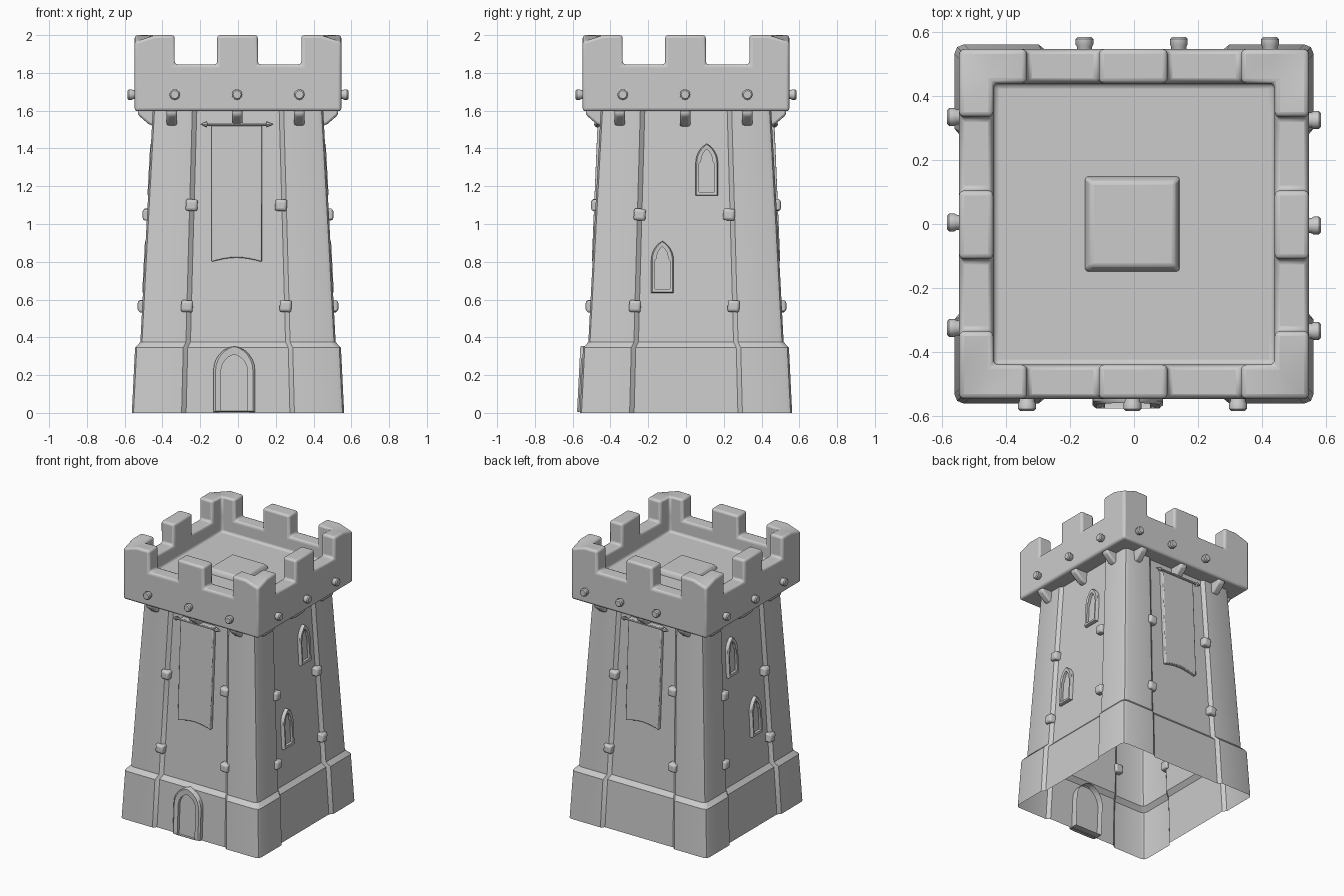
import bpy, bmesh, math
from mathutils import Matrix, Vector

if "Cube" in bpy.data.objects:
    bpy.data.objects.remove(bpy.data.objects["Cube"])

stone = bpy.data.materials.new("grey_stone")
stone.diffuse_color = (0.6, 0.6, 0.6, 1)
stone.use_nodes = True
stone.node_tree.nodes["Principled BSDF"].inputs["Base Color"].default_value = stone.diffuse_color

# wall profile: height, half width of the corner piers
PROFILE = [(0, .562), (.345, .545), (.375, .517), (1.0, .484), (1.62, .45)]
RECESS = .02


def wall(z):
    """Distance of the recessed wall panel from the centre at height z."""
    for (z0, h0), (z1, h1) in zip(PROFILE, PROFILE[1:]):
        if z <= z1:
            return h0 + (h1 - h0) * (z - z0) / (z1 - z0) - RECESS
    return PROFILE[-1][1] - RECESS


def at(side, u, out, z):
    """Point on a side: 0 front, 1 right, 2 back, 3 left."""
    return Matrix.Rotation(side * math.pi / 2, 3, 'Z') @ Vector((u, -out, z))


def finish(name, bm, bevel=0, segs=2, angle=35):
    bmesh.ops.recalc_face_normals(bm, faces=bm.faces)
    me = bpy.data.meshes.new(name)
    bm.to_mesh(me)
    bm.free()
    me.materials.append(stone)
    ob = bpy.data.objects.new(name, me)
    bpy.context.collection.objects.link(ob)
    if bevel:
        m = ob.modifiers.new("soft_edges", 'BEVEL')
        m.width, m.segments, m.limit_method = bevel, segs, 'ANGLE'
        m.angle_limit = math.radians(30)
    bpy.ops.object.select_all(action='DESELECT')
    ob.select_set(True)
    bpy.context.view_layer.objects.active = ob
    bpy.ops.object.shade_smooth_by_angle(angle=math.radians(angle))
    return ob


def loft(name, rings, cap=True, closed=True, **kw):
    """Join rings of points into a skin, optionally capped."""
    bm = bmesh.new()
    vs = [[bm.verts.new(p) for p in r] for r in rings]
    n = len(rings[0])
    for a, b in zip(vs, vs[1:]):
        for i in range(n):
            j = (i + 1) % n
            bm.faces.new((a[i], a[j], b[j], b[i]))
    if cap:
        bm.faces.new(vs[-1])
        if closed:
            bm.faces.new(vs[0][::-1])
    return finish(name, bm, **kw)


def arch(cx, z0, w, h, rise, pinch=1, n=6):
    """Pointed arch outline from lower left to lower right."""
    r = (w * w / 4 + rise * rise) / w
    top = math.asin(min(1, rise / r))
    left = [(-w / 2, z0), (-w / 2, z0 + h - rise)]
    for i in range(n + 1):
        a = top * i / n
        x = -w / 2 + r - r * math.cos(a)
        left.append((x * pinch, z0 + h - rise + .012 * (pinch < 1) * (1 - i / n) + r * math.sin(a)))
    left[-1] = (0, z0 + h)
    pts = left + [(-x, z) for x, z in left[-2::-1]]
    return [(cx + x, z) for x, z in pts]


def framed_opening(name, side, outer, inner, out, depth, recess):
    """Raised arched frame around a sunken panel."""
    ring = lambda pts, d: [at(side, u, out(z) + d, z) for u, z in pts]
    c = sum(u for u, z in outer) / len(outer)
    mid = [(c + (u - c) * .9, z + (.004 if i in (0, len(outer) - 1) else -.004))
           for i, (u, z) in enumerate(outer)]
    loft(name, [ring(outer, -.05), ring(outer, depth * .7), ring(mid, depth),
                ring(inner, depth * .9), ring(inner, recess)], closed=False, angle=40)


# tower walls: square with proud corner piers, open underneath
rings = []
for z, h in PROFILE:
    e, r = h * .51, .03
    ring = []
    for s in range(4):
        ring += [at(s, u, o, z) for u, o in
                 [(-h + r, h), (-e - .012, h), (-e + .012, h - RECESS),
                  (e - .012, h - RECESS), (e + .012, h), (h - r, h), (h - .009, h - .009)]]
    rings.append(ring)
loft("tower_walls", rings, cap=False, angle=30)

# parapet: filled cells on a grid, merlons at corners and mid sides
xs = [-.547, -.44, -.335, -.11, .105, .335, .44, .547]
zs = [1.597, 1.74, 1.845, 2.0]


def filled(i, j, k):
    if not (0 <= i < 7 and 0 <= j < 7 and 0 <= k < 3):
        return False
    if k == 0:
        return True
    if 0 < i < 6 and 0 < j < 6:
        return False
    run = j if i in (0, 6) else i
    return k == 1 or run in (0, 1, 3, 5, 6)


bm = bmesh.new()
for i in range(7):
    for j in range(7):
        for k in range(3):
            if not filled(i, j, k):
                continue
            for ax in range(3):
                for d in (0, 1):
                    nb = [i, j, k]
                    nb[ax] += 2 * d - 1
                    if filled(*nb):
                        continue
                    quad = []
                    for p, q in ((0, 0), (1, 0), (1, 1), (0, 1)):
                        c = [i, j, k]
                        c[ax] += d
                        c[(ax + 1) % 3] += p
                        c[(ax + 2) % 3] += q
                        quad.append(bm.verts.new((xs[c[0]], xs[c[1]], zs[c[2]])))
                    bm.faces.new(quad)
bmesh.ops.remove_doubles(bm, verts=bm.verts, dist=1e-4)
# outer corners of the corner merlons dip, with a ridge running inward
for f in [f for f in bm.faces if all(v.co.z > 1.99 for v in f.verts)]:
    hi = [v for v in f.verts if min(abs(v.co.x), abs(v.co.y)) > .54]
    lo = [v for v in f.verts if max(abs(v.co.x), abs(v.co.y)) < .45]
    if hi and lo:
        bmesh.ops.connect_verts(bm, verts=[hi[0], lo[0]])
for v in bm.verts:
    if v.co.z > 1.99 and min(abs(v.co.x), abs(v.co.y)) > .54:
        v.co.z = 1.965
finish("parapet", bm, bevel=.016, segs=3)

# raised slab in the middle of the roof floor
loft("roof_slab", [[(-s - .005, -s, z), (s - .005, -s, z), (s - .005, s, z), (-s - .005, s, z)]
                   for s, z in ((.15, 1.73), (.145, 1.755), (.13, 1.775))], bevel=.008)


def peg(side, u):
    """Round beam end poking out of the parapet."""
    rings = []
    for r, o in ((.022, .52), (.024, .555), (.028, .562), (.028, .578), (.021, .585)):
        rings.append([at(side, u + r * math.cos(t * math.pi / 6), o,
                         1.685 + r * math.sin(t * math.pi / 6)) for t in range(12)])
    loft("parapet_peg", rings)


def stud(side, u, z):
    """Blocky stone sticking out along the pier edge."""
    o, a = wall(z), .07
    rings = []
    for s, d in ((.03, -.02), (.031, .03), (.024, .044)):
        rings.append([at(side, u + x * s + z1 * a * s, o + d, z + z1 * s - x * a * s)
                      for x, z1 in ((-1, -1), (1, -1), (1, 1), (-1, 1))])
    loft("wall_stud", rings, bevel=.009)


def corbel(side, u):
    """Slanted bracket under the parapet."""
    prof = [(.41, 1.51), (.452, 1.52), (.475, 1.53), (.53, 1.578), (.53, 1.61), (.41, 1.61)]
    loft("corbel", [[at(side, u + s, o, z) for o, z in prof] for s in (-.028, .028)], bevel=.012)


def banner(side):
    """Hanging cloth with a curved hem on a pointed rod."""
    n, w = 8, .133
    hem = [(-w + 2 * w * i / n, .80 + .022 * math.sin(math.pi * i / n)) for i in range(n + 1)]
    pts = hem + [(w, 1.535), (-w, 1.535)]
    out = lambda z: .468 + (1.535 - z) * .042
    loft("banner", [[at(side, u - .007, out(z) + d, z) for u, z in pts]
                    for d in (-.045, 0)], bevel=.006)
    rod = [(-.2, .001), (-.19, .006), (-.165, .017), (-.162, .008), (.148, .008),
           (.151, .017), (.178, .006), (.188, .001)]
    loft("banner_rod", [[at(side, u, .47 + r * math.cos(t * math.pi / 4),
                            1.528 + r * math.sin(t * math.pi / 4)) for t in range(8)]
                        for u, r in rod])


def window(side, u, z):
    framed_opening("window", side, arch(u, z, .118, .275, .1),
                   arch(u, z + .02, .08, .225, .075, pinch=.75), wall, .024, .003)


# repeated details on the four sides
for side in range(4):
    for u in ((.155, -.14, -.425) if side == 2 else (-.335, -.005, .325)):
        peg(side, u)
    for u in (-.35, -.005, .325):
        corbel(side, u)
    high = 1.05 if side % 2 else 1.10
    for u, z in ((-.245, high), (.228, high), (-.27, .565), (.252, .565)):
        stud(side, u, z)
    if side % 2 == 0:
        banner(side)

for side, upper, lower in ((1, .11, -.125), (3, -.125, .11)):
    window(side, upper, 1.15)
    window(side, lower, .635)

# arched doorway in the front base
framed_opening("doorway", 0, arch(-.02, .005, .22, .35, .13), arch(-.02, .005, .14, .305, .09),
               lambda z: .545 - z * .05, .032, .006)
